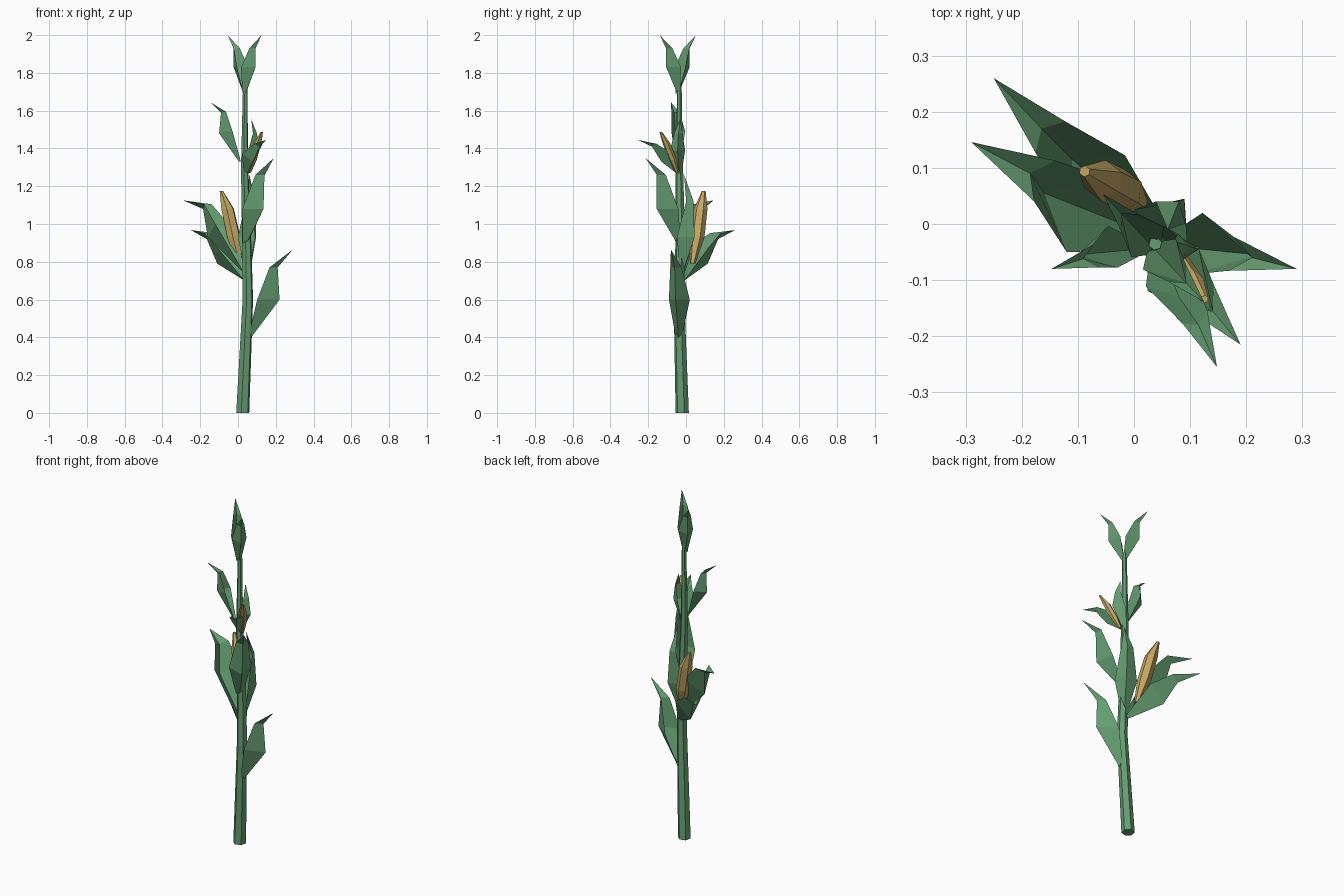
import bpy
import math
from mathutils import Vector

cube = bpy.data.objects.get("Cube")
if cube:
    bpy.data.objects.remove(cube, do_unlink=True)


def material(name, rgb):
    m = bpy.data.materials.new(name)
    m.use_nodes = True
    m.diffuse_color = (*rgb, 1)
    m.node_tree.nodes["Principled BSDF"].inputs["Base Color"].default_value = (*rgb, 1)
    return m


green = material("leaf green", (0.13, 0.34, 0.165))
gold = material("cob gold", (0.55, 0.39, 0.13))


def add_object(name, verts, faces, mat):
    mesh = bpy.data.meshes.new(name)
    mesh.from_pydata([tuple(v) for v in verts], [], faces)
    mesh.materials.append(mat)
    ob = bpy.data.objects.new(name, mesh)
    bpy.context.collection.objects.link(ob)
    return ob


def tube(name, rings, sides, mat, turn=0.0):
    """Loft of horizontal rings, each given as (x, y, z, radius)."""
    verts, faces = [], []
    for x, y, z, r in rings:
        for i in range(sides):
            a = turn + math.tau * i / sides
            verts.append((x + r * math.cos(a), y + r * math.sin(a), z))
    for k in range(len(rings) - 1):
        for i in range(sides):
            j = (i + 1) % sides
            a, b = k * sides, (k + 1) * sides
            faces.append((a + i, a + j, b + j, b + i))
    faces.append(tuple(reversed(range(sides))))
    faces.append(tuple(range(len(verts) - sides, len(verts))))
    return add_object(name, verts, faces, mat)


def leaf(name, base, mid, shoulder, tip, width, depth, tilt=0, heading=None):
    """Folded leaf: a spine with two edges set inward, closing to a pointed tip."""
    base, mid, shoulder, tip = map(Vector, (base, mid, shoulder, tip))
    out = Vector(heading) if heading else tip - base
    out = Vector((out.x, out.y, 0)).normalized()
    side = Vector((-out.y, out.x, 0))
    t = math.radians(tilt)
    inward = Vector((0, 0, math.sin(t))) - out * math.cos(t)
    verts = []
    for p, w, d in ((base, 0.3, 0.12), (mid, 1, 1), (shoulder, 0.55, 0.35)):
        fold = p + inward * depth * d
        verts += [fold + side * width * w, p, fold - side * width * w]
    verts.append(tip)
    faces = []
    for k in (0, 3):
        faces += [(k, k + 3, k + 4, k + 1), (k + 1, k + 4, k + 5, k + 2)]
    faces += [(6, 9, 7), (7, 9, 8)]
    return add_object(name, verts, faces, green)


# Stalk, gently bent and tapering
tube("stalk", [(0.025, -0.02, 0, 0.036), (0.052, -0.037, 0.6, 0.029),
               (0.045, -0.03, 0.95, 0.025), (0.035, -0.035, 1.3, 0.02),
               (0.038, -0.035, 1.74, 0.012)], 6, green, 0.3)

# Cobs
tube("large_cob", [(0.01, 0.035, 0.79, 0.015), (-0.022, 0.06, 0.93, 0.038),
                   (-0.055, 0.078, 1.08, 0.036), (-0.088, 0.094, 1.175, 0.010)],
     6, gold, 0.4)
tube("small_cob", [(0.06, -0.045, 1.27, 0.009), (0.08, -0.07, 1.34, 0.021),
                   (0.105, -0.105, 1.43, 0.020), (0.126, -0.134, 1.488, 0.007)],
     6, gold, 0.4)

# Lower leaves
leaf("low_leaf", (0.07, -0.04, 0.40), (0.22, -0.055, 0.6), (0.21, -0.06, 0.77),
     (0.29, -0.08, 0.865), 0.056, 0.11)
leaf("husk_leaf_upper", (0.03, -0.02, 0.74), (-0.16, 0.055, 0.93),
     (-0.185, 0.09, 1.08), (-0.29, 0.146, 1.125), 0.075, 0.11, 40)
leaf("husk_leaf_lower", (0.035, -0.01, 0.70), (-0.11, 0.115, 0.79),
     (-0.165, 0.17, 0.92), (-0.25, 0.26, 0.968), 0.07, 0.11, 55)
leaf("back_leaf", (0.055, -0.015, 0.75), (0.09, 0.045, 0.93),
     (0.08, 0.04, 1.12), (0.06, -0.01, 1.26), 0.06, 0.07, 0, (0.6, 0.8, 0))

# Middle leaves
leaf("front_leaf", (0.045, -0.05, 0.9), (0.135, -0.155, 1.08),
     (0.14, -0.155, 1.26), (0.19, -0.215, 1.35), 0.06, 0.1)
leaf("small_husk_outer", (0.045, -0.04, 1.26), (0.08, -0.13, 1.33),
     (0.115, -0.18, 1.41), (0.148, -0.255, 1.445), 0.045, 0.06, 45)
leaf("small_husk_inner", (0.05, -0.035, 1.27), (0.115, -0.045, 1.39),
     (0.1, -0.04, 1.48), (0.07, -0.03, 1.555), 0.04, 0.06, 0, (1, 0, 0))
leaf("side_leaf", (0.005, -0.045, 1.33), (-0.1, -0.055, 1.48),
     (-0.09, -0.062, 1.59), (-0.147, -0.08, 1.645), 0.038, 0.065, 10)

# Opposed pair of top leaves, mirrored about the stalk axis
for name, s in (("top_leaf_front", 1), ("top_leaf_back", -1)):
    def at(dx, dy, z, s=s):
        return (0.035 + s * dx, -0.043 + s * dy, z)
    leaf(name, at(0.003, -0.003, 1.69), at(0.058, -0.062, 1.83),
         at(0.058, -0.062, 1.93), at(0.09, -0.096, 2.0), 0.04, 0.07)
